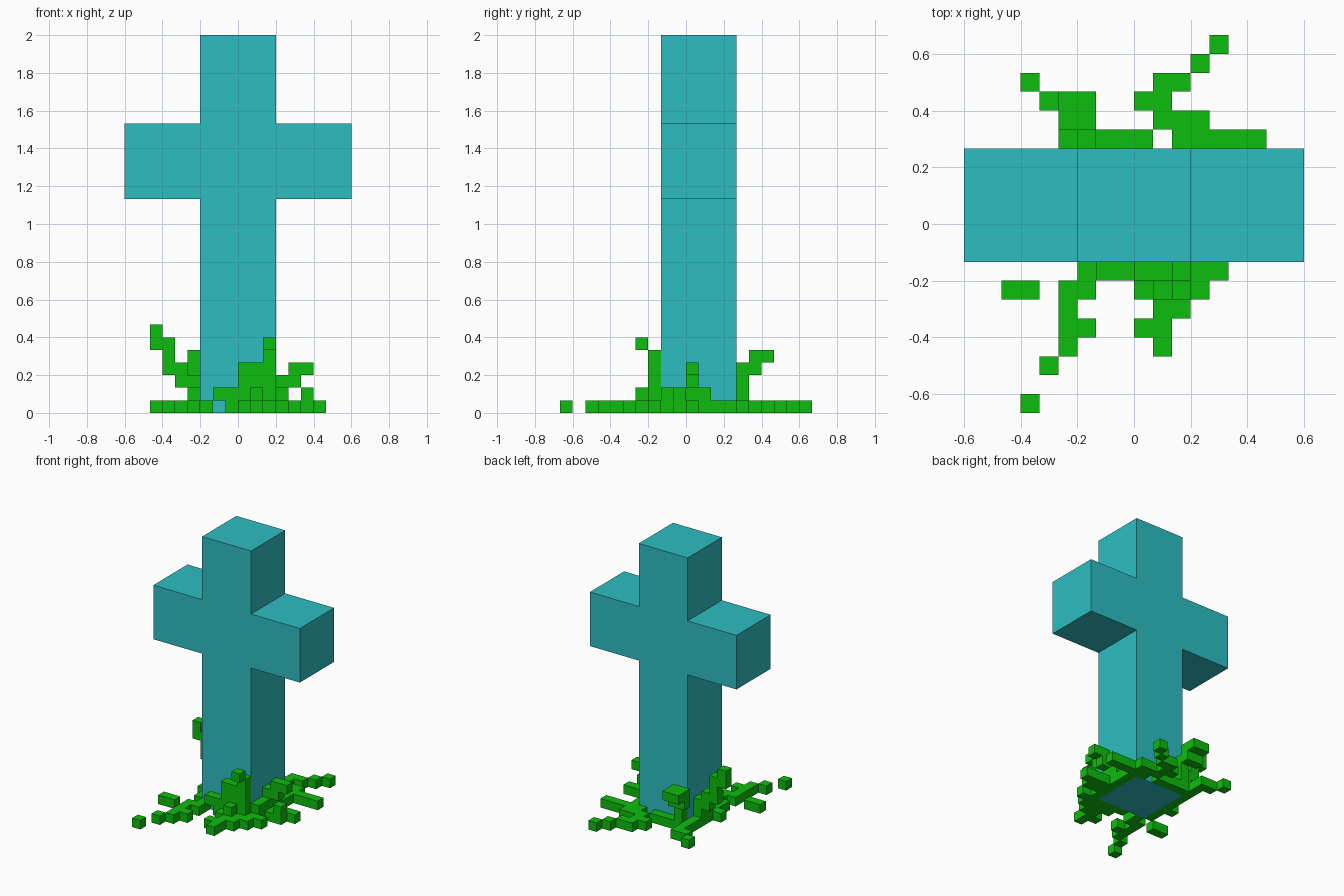
import bpy, bmesh
from mathutils import Vector

cube = bpy.data.objects.get("Cube")
if cube:
    bpy.data.objects.remove(cube, do_unlink=True)

U = 1 / 15  # block size


def material(name, color):
    m = bpy.data.materials.new(name)
    m.use_nodes = True
    m.diffuse_color = (*color, 1)
    m.node_tree.nodes["Principled BSDF"].inputs["Base Color"].default_value = (*color, 1)
    return m


teal = material("teal stone", (0.026, 0.515, 0.535))
green = material("leaf green", (0.004, 0.515, 0.004))


def finish(name, bm, mat):
    bmesh.ops.recalc_face_normals(bm, faces=bm.faces)
    me = bpy.data.meshes.new(name)
    bm.to_mesh(me)
    bm.free()
    me.materials.append(mat)
    ob = bpy.data.objects.new(name, me)
    bpy.context.collection.objects.link(ob)
    return ob


# Cross: half outline mirrored in x, extruded in depth
half = [(3, 0), (3, 17), (9, 17), (9, 23), (3, 23), (3, 30)]
outline = half + [(-x, z) for x, z in reversed(half)]
bm = bmesh.new()
face = bm.faces.new([bm.verts.new((x * U, -2 * U, z * U)) for x, z in outline])
ext = bmesh.ops.extrude_face_region(bm, geom=[face])
bmesh.ops.translate(bm, vec=(0, 6 * U, 0),
                    verts=[v for v in ext["geom"] if isinstance(v, bmesh.types.BMVert)])
finish("stone_cross", bm, teal)


# Blocky plants: runs of blocks (x first, x last, y first, y last, z first, z last)
def plant(name, runs):
    cells = {(x, y, z) for a, b, c, d, e, f in runs
             for x in range(a, b + 1) for y in range(c, d + 1) for z in range(e, f + 1)}
    bm = bmesh.new()
    for c in cells:
        for axis in range(3):
            for side in (0, 1):
                n = list(c)
                n[axis] += 2 * side - 1
                if tuple(n) in cells:
                    continue
                p, q = (axis + 1) % 3, (axis + 2) % 3
                vs = []
                for s, t in ((0, 0), (1, 0), (1, 1), (0, 1)):
                    v = Vector(c)
                    v[axis] += side
                    v[p] += s
                    v[q] += t
                    vs.append(bm.verts.new(v * U))
                bm.faces.new(vs if side else vs[::-1])
    bmesh.ops.remove_doubles(bm, verts=bm.verts, dist=1e-4)
    finish(name, bm, green)


plant("front_plant", [
    (-3, -3, -3, -3, 0, 0), (-2, -1, -3, -3, 1, 1), (-1, 4, -3, -3, 0, 0),
    (0, 2, -3, -3, 1, 3), (2, 2, -3, -3, 4, 4), (2, 2, -4, -4, 5, 5),
    (0, 3, -4, -4, 0, 0), (1, 1, -4, -4, 1, 1), (1, 2, -5, -5, 0, 0),
    (0, 1, -6, -6, 0, 0), (1, 1, -7, -7, 0, 0)])
plant("front_ground_vine", [
    (-4, -3, -4, -4, 0, 0), (-4, -4, -7, -5, 0, 0), (-3, -3, -6, -6, 0, 0),
    (-5, -5, -8, -8, 0, 0), (-6, -6, -10, -10, 0, 0), (-7, -6, -4, -4, 0, 0)])
plant("back_plant", [
    (-4, 0, 4, 4, 0, 0), (-3, -3, 4, 4, 1, 3), (-4, -3, 5, 5, 3, 4),
    (-4, -3, 6, 6, 4, 4), (-4, -4, 5, 6, 0, 0), (-5, -5, 6, 6, 0, 0),
    (-6, -6, 7, 7, 0, 0)])
plant("back_ground_vine", [
    (2, 6, 4, 4, 0, 0), (1, 3, 5, 5, 0, 0), (0, 1, 6, 6, 0, 0),
    (1, 2, 7, 7, 0, 0), (3, 3, 8, 8, 0, 0), (4, 4, 9, 9, 0, 0)])
plant("left_plant", [
    (3, 3, -2, 3, 0, 0), (3, 3, -2, 1, 1, 1), (3, 3, 0, 0, 2, 2),
    (4, 4, 0, 0, 2, 3), (5, 5, 0, 0, 3, 3), (4, 5, -1, -1, 0, 0),
    (5, 5, -1, -1, 1, 1), (4, 6, 0, 0, 0, 0)])
plant("right_plant", [
    (-4, -4, -2, 3, 0, 0), (-4, -4, 1, 2, 1, 1), (-4, -4, 2, 2, 2, 2),
    (-5, -5, 2, 2, 2, 3), (-6, -6, 2, 2, 3, 5), (-7, -7, 2, 2, 5, 6),
    (-5, -5, 0, 0, 0, 0)])
